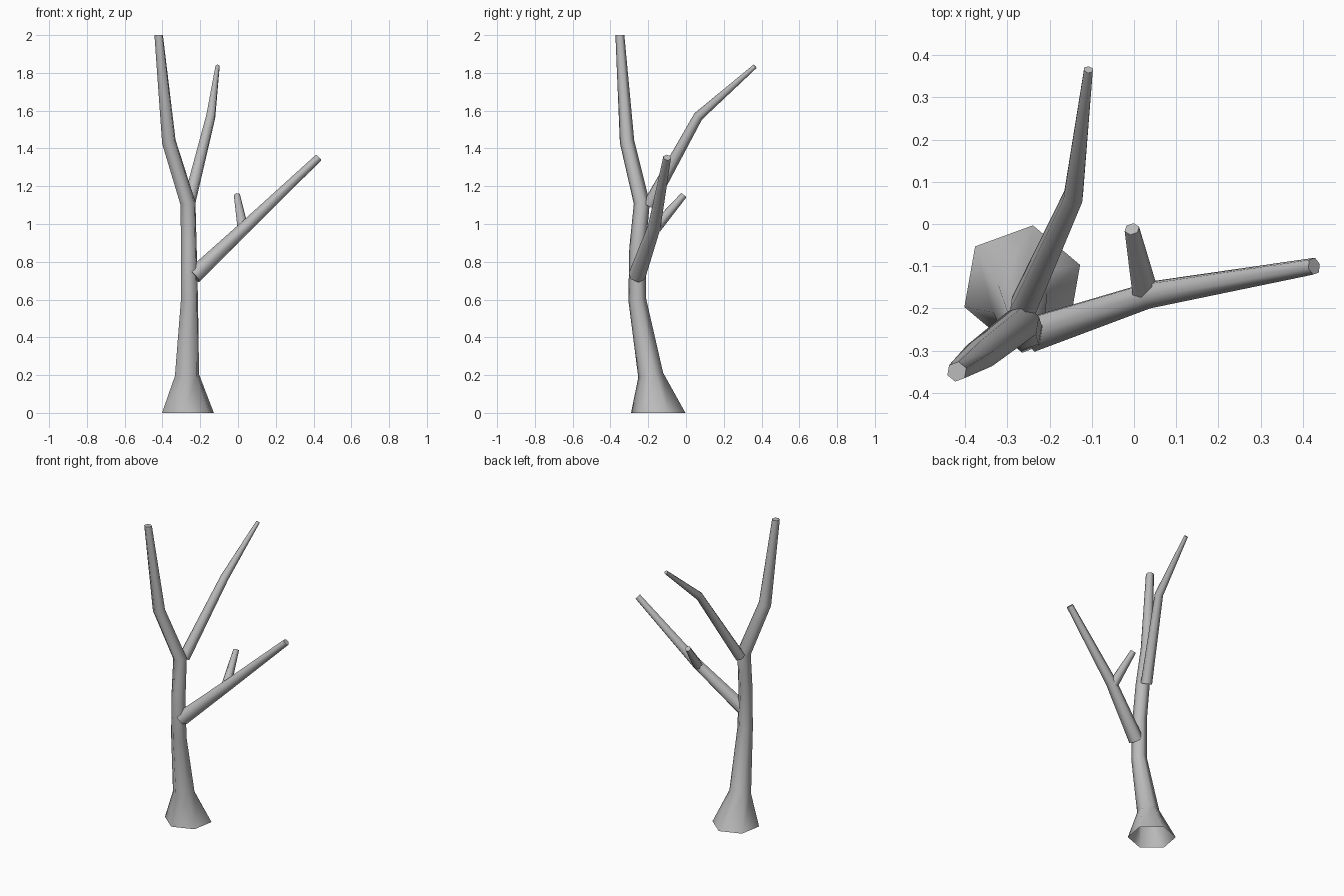
import bpy, bmesh, math
from mathutils import Vector

cube = bpy.data.objects.get("Cube")
if cube:
    bpy.data.objects.remove(cube, do_unlink=True)

SIDES = 6

bark = bpy.data.materials.new("grey_bark")
bark.use_nodes = True
GREY = (0.5, 0.5, 0.5, 1)
bark.diffuse_color = GREY
bark.node_tree.nodes["Principled BSDF"].inputs["Base Color"].default_value = GREY


def limb(name, stations, phase=20, level_ends=False, cap_start=True):
    """Tapered six-sided tube through (x, y, z, radius) stations."""
    pts = [Vector(s[:3]) for s in stations]
    last = len(pts) - 1
    dirs = [(b - a).normalized() for a, b in zip(pts, pts[1:])]
    up = Vector((0, 0, 1))
    bm = bmesh.new()
    rings = []
    axis = up
    ang = math.radians(phase)
    side = Vector((math.cos(ang), math.sin(ang), 0))
    for i, p in enumerate(pts):
        # Each ring lies in the plane that halves the bend
        new_axis = (dirs[max(i - 1, 0)] + dirs[min(i, last - 1)]).normalized()
        if level_ends and i in (0, last):
            new_axis = up
        side = axis.rotation_difference(new_axis) @ side
        axis = new_axis
        other = axis.cross(side)
        ring = []
        for k in range(SIDES):
            a = math.tau * k / SIDES
            offset = side * math.cos(a) + other * math.sin(a)
            ring.append(bm.verts.new(p + offset * stations[i][3]))
        rings.append(ring)
    for low, high in zip(rings, rings[1:]):
        for k in range(SIDES):
            n = (k + 1) % SIDES
            bm.faces.new((low[k], low[n], high[n], high[k]))
    bm.faces.new(rings[-1])
    if cap_start:
        bm.faces.new(rings[0][::-1])
    mesh = bpy.data.meshes.new(name)
    bm.to_mesh(mesh)
    bm.free()
    mesh.materials.append(bark)
    obj = bpy.data.objects.new(name, mesh)
    bpy.context.collection.objects.link(obj)
    bpy.ops.object.select_all(action='DESELECT')
    obj.select_set(True)
    bpy.context.view_layer.objects.active = obj
    bpy.ops.object.shade_smooth_by_angle(angle=math.radians(65))
    return obj


# Flared trunk, open underneath, leaning into the tallest limb
limb("trunk", [
    (-0.265, -0.147, 0, 0.146),
    (-0.27, -0.187, 0.2, 0.068),
    (-0.257, -0.258, 0.6, 0.048),
    (-0.26, -0.257, 0.87, 0.044),
    (-0.265, -0.234, 1.11, 0.043),
    (-0.366, -0.312, 1.435, 0.039),
    (-0.42, -0.35, 2, 0.024),
], level_ends=True, cap_start=False)

# Long low branch reaching to the left
limb("low_branch", [
    (-0.235, -0.26, 0.725, 0.046),
    (0.04, -0.168, 0.985, 0.034),
    (0.427, -0.1, 1.352, 0.021),
])

# Short twig on the low branch
limb("twig", [
    (0.026, -0.16, 0.98, 0.031),
    (-0.005, -0.012, 1.152, 0.018),
])

# Bent upper branch reaching to the back
limb("back_branch", [
    (-0.262, -0.195, 1.1, 0.035),
    (-0.144, 0.065, 1.57, 0.026),
    (-0.108, 0.366, 1.835, 0.012),
])
